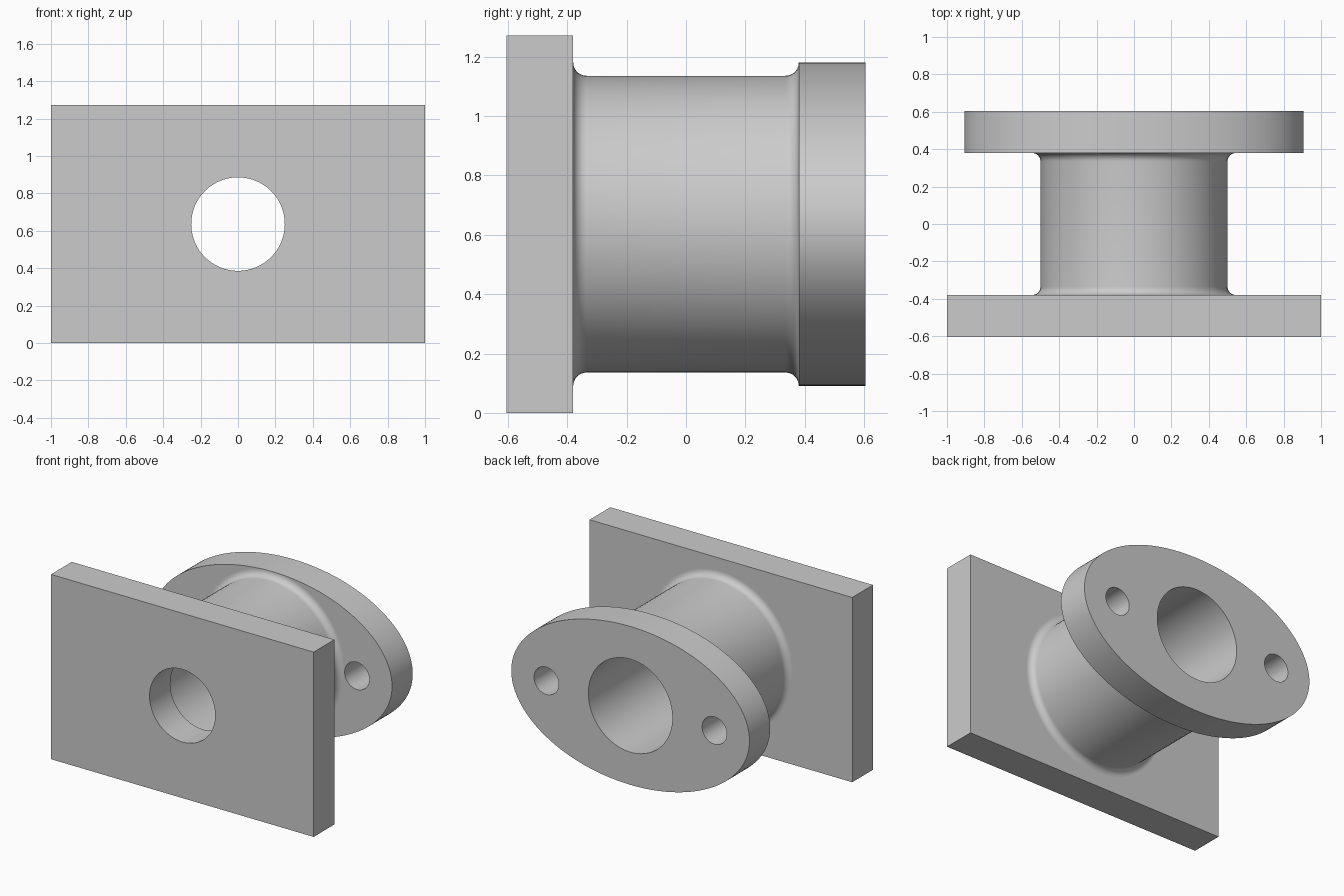
import bpy, bmesh, math
from mathutils import Vector

cube = bpy.data.objects.get("Cube")
if cube:
    bpy.data.objects.remove(cube, do_unlink=True)

AXIS_Z = 0.636                    # height of the bore axis
FRONT, BACK, INNER = -0.605, 0.605, 0.38
TUBE_R, BORE_R, PORT_R, FILLET = 0.5, 0.32, 0.25, 0.045

grey = bpy.data.materials.new("plain grey")
grey.use_nodes = True
colour = (0.6, 0.6, 0.6, 1)
grey.diffuse_color = colour
grey.node_tree.nodes["Principled BSDF"].inputs["Base Color"].default_value = colour


def ellipse(rx, rz, cx=0, n=96):
    """Closed outline in the x-z plane, around the bore axis."""
    return [(cx + rx * math.cos(math.tau * i / n), AXIS_Z + rz * math.sin(math.tau * i / n))
            for i in range(n)]


def finish(bm, name):
    bmesh.ops.recalc_face_normals(bm, faces=bm.faces)
    mesh = bpy.data.meshes.new(name)
    bm.to_mesh(mesh)
    bm.free()
    mesh.materials.append(grey)
    obj = bpy.data.objects.new(name, mesh)
    bpy.context.collection.objects.link(obj)
    bpy.ops.object.select_all(action='DESELECT')
    obj.select_set(True)
    bpy.context.view_layer.objects.active = obj
    bpy.ops.object.shade_smooth_by_angle(angle=math.radians(30))
    return obj


def drilled_slab(name, outlines, y0, y1):
    """Fill the first outline, leaving the others as holes, and extrude along y."""
    bm = bmesh.new()
    edges = []
    for outline in outlines:
        verts = [bm.verts.new((x, y0, z)) for x, z in outline]
        edges += [bm.edges.new((a, b)) for a, b in zip(verts, verts[1:] + verts[:1])]
    bmesh.ops.triangle_fill(bm, edges=edges, use_beauty=True, normal=Vector((0, -1, 0)))
    result = bmesh.ops.extrude_face_region(bm, geom=bm.faces[:], use_keep_orig=True)
    moved = [g for g in result["geom"] if isinstance(g, bmesh.types.BMVert)]
    bmesh.ops.translate(bm, verts=moved, vec=(0, y1 - y0, 0))
    return finish(bm, name)


# Rectangular plate with the narrower port
rectangle = [(-1, 0), (1, 0), (1, 2 * AXIS_Z), (-1, 2 * AXIS_Z)]
drilled_slab("base_plate", [rectangle, ellipse(PORT_R, PORT_R)], FRONT, -INNER)

# Oval flange with the main bore and two bolt holes
holes = [ellipse(BORE_R, BORE_R)]
holes += [ellipse(0.094, 0.094, side * 0.64, 48) for side in (-1, 1)]
drilled_slab("oval_flange", [ellipse(0.907, 0.545, n=160)] + holes, INNER, BACK)

# Hollow tube with a fillet at each end, turned around the bore axis
arc = [math.radians(90 * i / 8) for i in range(9)]
near = [(TUBE_R + FILLET * (1 - math.sin(a)), -INNER + FILLET * (1 - math.cos(a))) for a in arc]
far = [(r, -y) for r, y in reversed(near)]
profile = near + far + [(BORE_R, INNER), (BORE_R, -INNER)]
bm = bmesh.new()
verts = [bm.verts.new((r, y, AXIS_Z)) for r, y in profile]
outline = [bm.edges.new((a, b)) for a, b in zip(verts, verts[1:] + verts[:1])]
bmesh.ops.spin(bm, geom=verts + outline, cent=(0, 0, AXIS_Z), axis=(0, 1, 0),
               angle=math.tau, steps=96, use_merge=True)
bmesh.ops.remove_doubles(bm, verts=bm.verts, dist=1e-5)
finish(bm, "filleted_tube")
